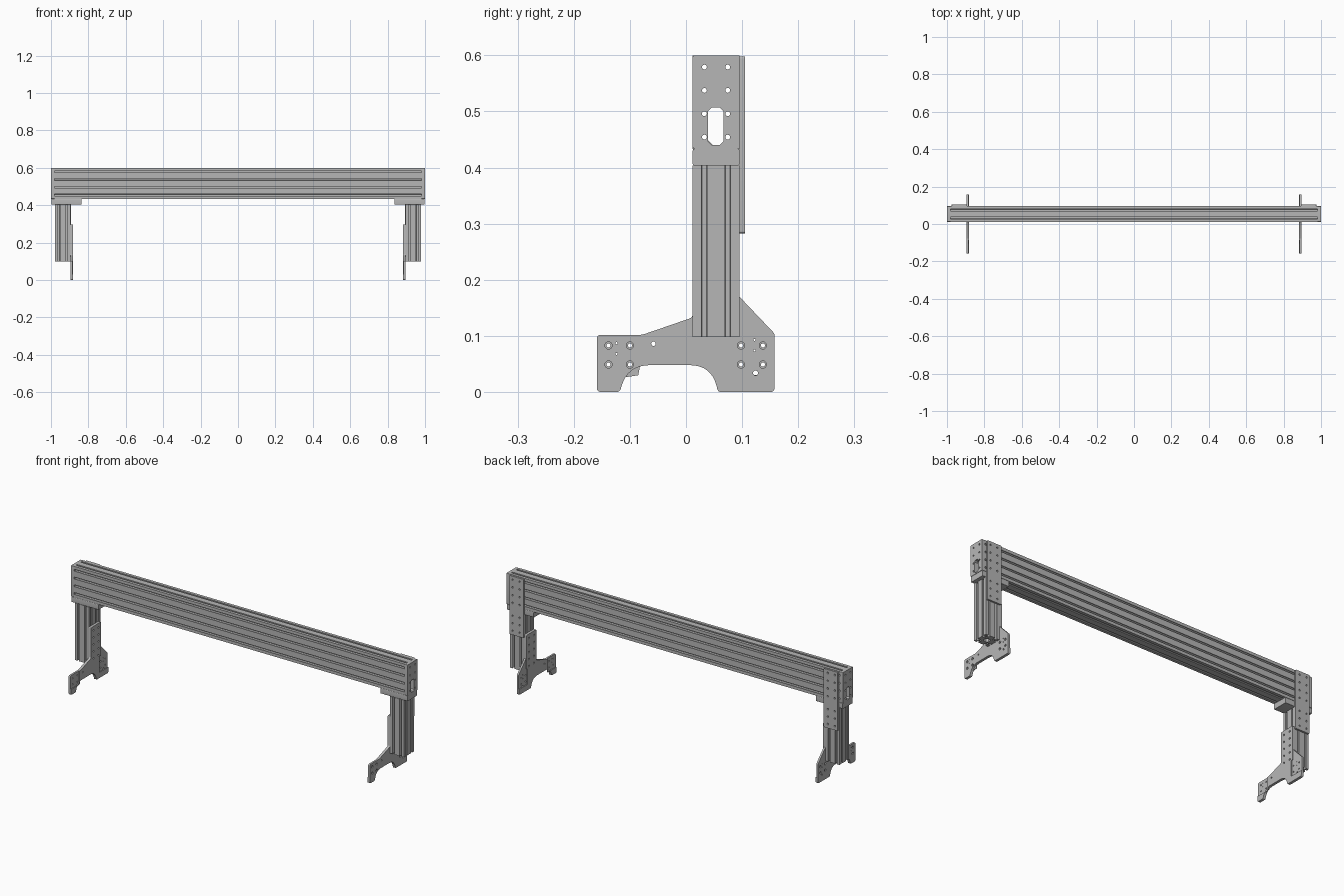
import bpy
import bmesh
import math
from mathutils import Vector

old = bpy.data.objects.get("Cube")
if old:
    bpy.data.objects.remove(old, do_unlink=True)

grey = bpy.data.materials.new("aluminium_grey")
grey.use_nodes = True
colour = (0.47, 0.47, 0.47, 1)
grey.diffuse_color = colour
grey.node_tree.nodes["Principled BSDF"].inputs["Base Color"].default_value = colour

MODULE = 0.0416
FRONT, BACK, TOP = 0.012, 0.0952, 0.6
BEAM_BOTTOM = TOP - 4 * MODULE
COLUMNS = [FRONT + MODULE * k for k in (0.5, 1.5)]
ROWS = [BEAM_BOTTOM + MODULE * k for k in (0.5, 1.5, 2.5, 3.5)]


def circle(u, v, r, n=16):
    return [(u + r * math.cos(math.tau * i / n), v + r * math.sin(math.tau * i / n)) for i in range(n)]


def rounded(points):
    """Outline from (u, v, cut): each corner is replaced by a smooth curve."""
    out = []
    for i, (u, v, cut) in enumerate(points):
        p = Vector((u, v))
        if not cut:
            out.append((u, v))
            continue
        before = Vector(points[i - 1][:2])
        after = Vector(points[(i + 1) % len(points)][:2])
        a = p + (before - p).normalized() * cut
        b = p + (after - p).normalized() * cut
        steps = 8 if cut > 0.01 else 4
        for k in range(steps + 1):
            t = k / steps
            out.append(tuple(a * (1 - t) ** 2 + p * 2 * t * (1 - t) + b * t * t))
    return out


def box(u0, u1, v0, v1, cut):
    return rounded([(u0, v0, cut), (u1, v0, cut), (u1, v1, cut), (u0, v1, cut)])


def octagon(u0, u1, v0, v1, c):
    return [(u0 + c, v0), (u1 - c, v0), (u1, v0 + c), (u1, v1 - c),
            (u1 - c, v1), (u0 + c, v1), (u0, v1 - c), (u0, v0 + c)]


def slotted(u0, v0, nu, nv):
    """Loops of a hollow T-slot section, nu by nv modules."""
    half = [(0.005, 0), (0.005, 0.003), (0.0085, 0.003), (0.0085, 0.0075), (0.004, 0.0125)]
    slot = [(-a, d) for a, d in half] + [(a, d) for a, d in reversed(half)]
    w, h = nu * MODULE, nv * MODULE
    outer = []
    for start, along, count in (((u0, v0), (1, 0), nu), ((u0 + w, v0), (0, 1), nv),
                                ((u0 + w, v0 + h), (-1, 0), nu), ((u0, v0 + h), (0, -1), nv)):
        s, d = Vector(start), Vector(along)
        inward = Vector((-d.y, d.x))
        outer.append(start)
        for k in range(count):
            for a, depth in slot:
                outer.append(tuple(s + d * (MODULE * (k + 0.5) + a) + inward * depth))
    bores = [circle(u0 + MODULE * (i + 0.5), v0 + MODULE * (j + 0.5), 0.0043)
             for i in range(nu) for j in range(nv)]
    mu, mv = w / 2 - 0.0145, 0.006 if nv > 2 else h / 2 - 0.0145
    void = octagon(u0 + mu, u0 + w - mu, v0 + mv, v0 + h - mv, 0.009)
    return [outer, void] + bores


def solid(name, loops, axis, low, high, side=1):
    """Extrude loops (later ones are holes) along an axis, mirrored when side is -1."""
    curve = bpy.data.curves.new(name, "CURVE")
    curve.dimensions = "2D"
    curve.fill_mode = "BOTH"
    curve.extrude = (high - low) / 2
    for loop in loops:
        spline = curve.splines.new("POLY")
        spline.points.add(len(loop) - 1)
        for point, (u, v) in zip(spline.points, loop):
            point.co = (u, v, 0, 1)
        spline.use_cyclic_u = True
    helper = bpy.data.objects.new(name + "_outline", curve)
    bpy.context.scene.collection.objects.link(helper)
    bpy.context.view_layer.update()
    mesh = bpy.data.meshes.new_from_object(helper.evaluated_get(bpy.context.evaluated_depsgraph_get()))
    bpy.data.objects.remove(helper, do_unlink=True)

    bm = bmesh.new()
    bm.from_mesh(mesh)
    for vert in bm.verts:
        u, v, w = vert.co
        w += (low + high) / 2
        x, y, z = {"x": (w, u, v), "y": (u, w, v), "z": (u, v, w)}[axis]
        vert.co = (x * side, y, z)
    bmesh.ops.remove_doubles(bm, verts=bm.verts, dist=1e-5)
    bmesh.ops.recalc_face_normals(bm, faces=bm.faces)
    bm.to_mesh(mesh)
    bm.free()
    mesh.materials.clear()
    mesh.materials.append(grey)
    for face in mesh.polygons:
        face.material_index = 0
    obj = bpy.data.objects.new(name, mesh)
    bpy.context.scene.collection.objects.link(obj)
    bpy.ops.object.select_all(action="DESELECT")
    obj.select_set(True)
    bpy.context.view_layer.objects.active = obj
    bpy.ops.object.shade_smooth_by_angle(angle=math.radians(30))
    return obj


# Cross beam
solid("cross_beam", slotted(FRONT, BEAM_BOTTOM, 2, 4), "x", -0.982, 0.982)

# Foot outline shared by its outer layers, and the notched one for the inner layer
arch = [(0.057, 0, 0.006), (0.046, 0.048, 0.04), (-0.104, 0.048, 0.04), (-0.118, 0, 0.006)]
neck = [(FRONT, 0.133, 0.006), (FRONT, 0.297, 0.005), (BACK, 0.297, 0.005), (BACK, 0.17, 0)]
foot = rounded(arch + [(-0.159, 0, 0.008), (-0.159, 0.102, 0.008), (-0.078, 0.102, 0.005)]
               + neck + [(0.158, 0.104, 0.005), (0.158, 0, 0.008)])
notched = rounded(arch + [(-0.159, 0, 0.008), (-0.159, 0.03, 0), (-0.085, 0.03, 0),
                          (-0.085, 0.102, 0), (-0.078, 0.102, 0)]
                  + neck + [(BACK, 0.115, 0), (0.085, 0.115, 0), (0.085, 0.03, 0),
                            (0.158, 0.03, 0), (0.158, 0, 0.008)])

# Foot holes
bolts = [(y, z) for y in (-0.138, -0.1, 0.098, 0.137) for z in (0.049, 0.083)]
pins = [circle(y, z, 0.002, 8) for y, z in ((-0.124, 0.087), (-0.124, 0.068), (0.122, 0.093), (0.122, 0.074))]
pins.append(circle(0.124, 0.034, 0.0045))
neck_holes = [circle(y, 0.125 + 0.0375 * k, 0.0045) for y in COLUMNS for k in range(5)]
neck_holes.append(circle(-0.058, 0.086, 0.004))

for side, label in ((1, "left"), (-1, "right")):
    # End plate with cable opening
    holes = [circle(y, z, 0.0043) for y in COLUMNS for z in ROWS]
    opening = octagon(0.039, 0.067, 0.44, 0.507, 0.007)
    solid(label + "_end_plate", [box(FRONT, BACK, BEAM_BOTTOM, TOP, 0.003), opening] + holes,
          "x", 0.982, 1.0, side)

    # Mounting block between beam and leg
    solid(label + "_mount_block", [box(FRONT, BACK, 0.404, BEAM_BOTTOM, 0.003)], "x", 0.838, 0.998, side)

    # Leg
    leg_x = 0.895
    solid(label + "_leg", slotted(leg_x, FRONT, 2, 2), "z", 0.098, 0.404, side)

    # Back joining plate
    heights = ROWS + [0.305, 0.345, 0.385]
    holes = [circle(leg_x + MODULE * k, z, 0.0045) for k in (0.5, 1.5) for z in heights]
    solid(label + "_back_plate", [box(leg_x - 0.003, leg_x + 0.08, 0.283, 0.598, 0.004)] + holes,
          "y", BACK, 0.105, side)

    # Foot plate: counterbored outside, full middle, notched inside
    wide = [circle(y, z, 0.0065) for y, z in bolts]
    narrow = [circle(y, z, 0.0037) for y, z in bolts]
    solid(label + "_foot_outer", [foot] + wide + pins + neck_holes, "x", 0.891, leg_x, side)
    solid(label + "_foot_middle", [foot] + narrow + pins + neck_holes, "x", 0.885, 0.891, side)
    solid(label + "_foot_inner", [notched] + neck_holes, "x", 0.881, 0.885, side)
